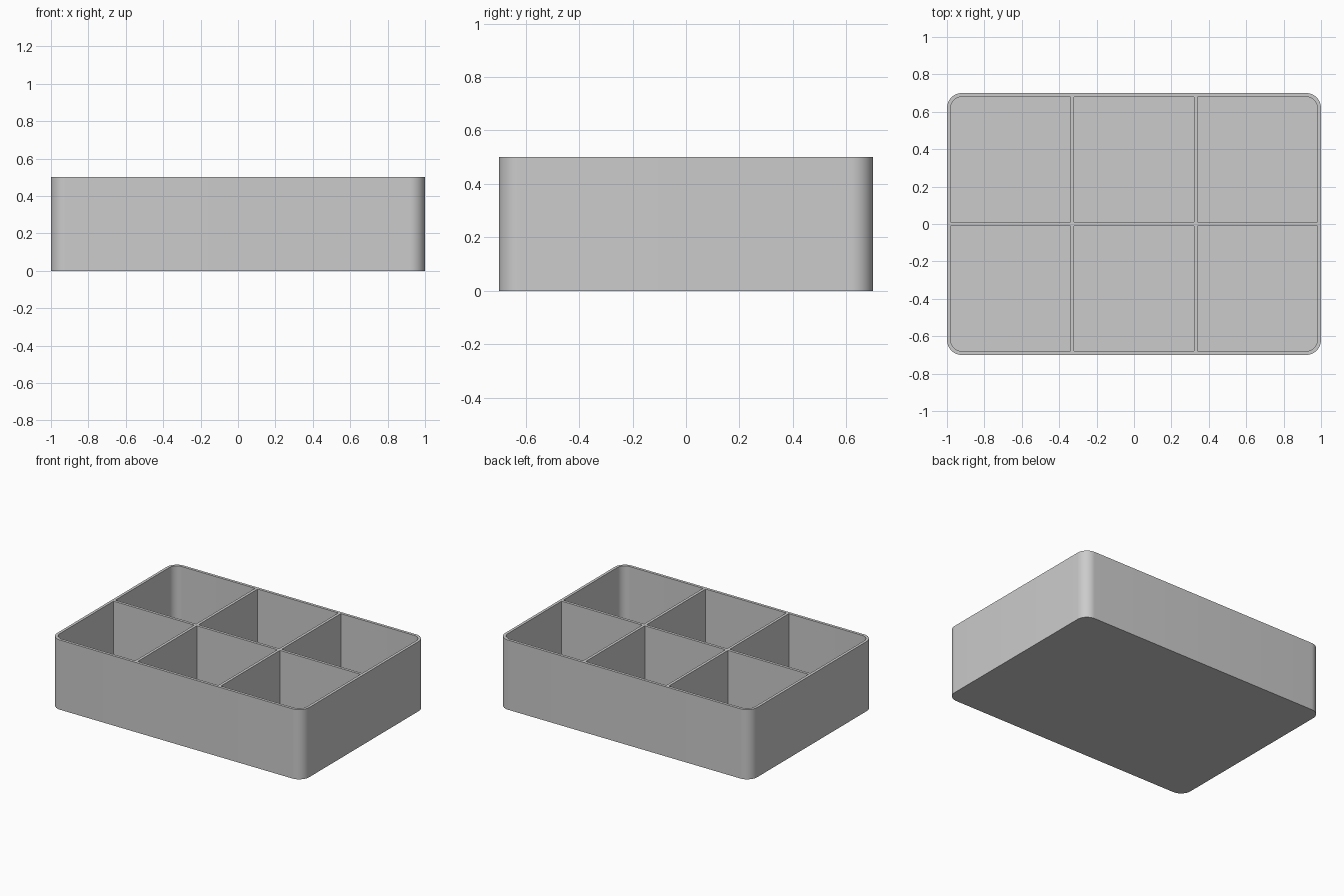
import bpy, bmesh, math

cube = bpy.data.objects.get("Cube")
if cube:
    bpy.data.objects.remove(cube, do_unlink=True)

LENGTH, DEPTH, HEIGHT = 2.0, 1.4, 0.5
WALL, FLOOR, RADIUS = 0.02, 0.02, 0.08
COLUMNS, ROWS, STEPS = 3, 2, 12

grey = bpy.data.materials.new("light grey")
grey.use_nodes = True
grey.diffuse_color = (0.6, 0.6, 0.6, 1)
grey.node_tree.nodes["Principled BSDF"].inputs["Base Color"].default_value = grey.diffuse_color


def add_prism(bm, x0, x1, y0, y1, z0, z1, radius, is_round):
    """Upright block; is_round(sx, sy) tells which corners are rounded."""
    outline = []
    for i, (sx, sy) in enumerate([(1, 1), (-1, 1), (-1, -1), (1, -1)]):
        x, y = (x1 if sx > 0 else x0), (y1 if sy > 0 else y0)
        if not is_round(sx, sy):
            outline.append((x, y))
            continue
        for k in range(STEPS + 1):
            a = (i + k / STEPS) * math.pi / 2
            outline.append((x - sx * radius + radius * math.cos(a),
                            y - sy * radius + radius * math.sin(a)))
    low = [bm.verts.new((x, y, z0)) for x, y in outline]
    high = [bm.verts.new((x, y, z1)) for x, y in outline]
    bm.faces.new(low[::-1])
    bm.faces.new(high)
    for i in range(len(low)):
        j = (i + 1) % len(low)
        bm.faces.new((low[i], low[j], high[j], high[i]))


def make_object(name, bm):
    mesh = bpy.data.meshes.new(name)
    bm.to_mesh(mesh)
    bm.free()
    mesh.materials.append(grey)
    obj = bpy.data.objects.new(name, mesh)
    bpy.context.collection.objects.link(obj)
    return obj


# Solid tray body
bm = bmesh.new()
add_prism(bm, -LENGTH / 2, LENGTH / 2, -DEPTH / 2, DEPTH / 2, 0, HEIGHT,
          RADIUS, lambda sx, sy: True)
tray = make_object("divided_tray", bm)

# Compartments, rounded only where they meet the tray corners
cell_x = (LENGTH - WALL * (COLUMNS + 1)) / COLUMNS
cell_y = (DEPTH - WALL * (ROWS + 1)) / ROWS
bm = bmesh.new()
for c in range(COLUMNS):
    for r in range(ROWS):
        x = -LENGTH / 2 + WALL + c * (cell_x + WALL)
        y = -DEPTH / 2 + WALL + r * (cell_y + WALL)
        add_prism(bm, x, x + cell_x, y, y + cell_y, FLOOR, HEIGHT + 0.1, RADIUS - WALL,
                  lambda sx, sy: c == (COLUMNS - 1 if sx > 0 else 0)
                  and r == (ROWS - 1 if sy > 0 else 0))
cutter = make_object("compartment_cutter", bm)
cutter.hide_render = True

# Hollow out the tray
cut = tray.modifiers.new("compartments", 'BOOLEAN')
cut.operation = 'DIFFERENCE'
cut.solver = 'EXACT'
cut.object = cutter
bpy.ops.object.select_all(action='DESELECT')
tray.select_set(True)
bpy.context.view_layer.objects.active = tray
bpy.ops.object.modifier_apply(modifier=cut.name)
bpy.data.objects.remove(cutter, do_unlink=True)
bpy.ops.object.shade_smooth_by_angle(angle=math.radians(30))
